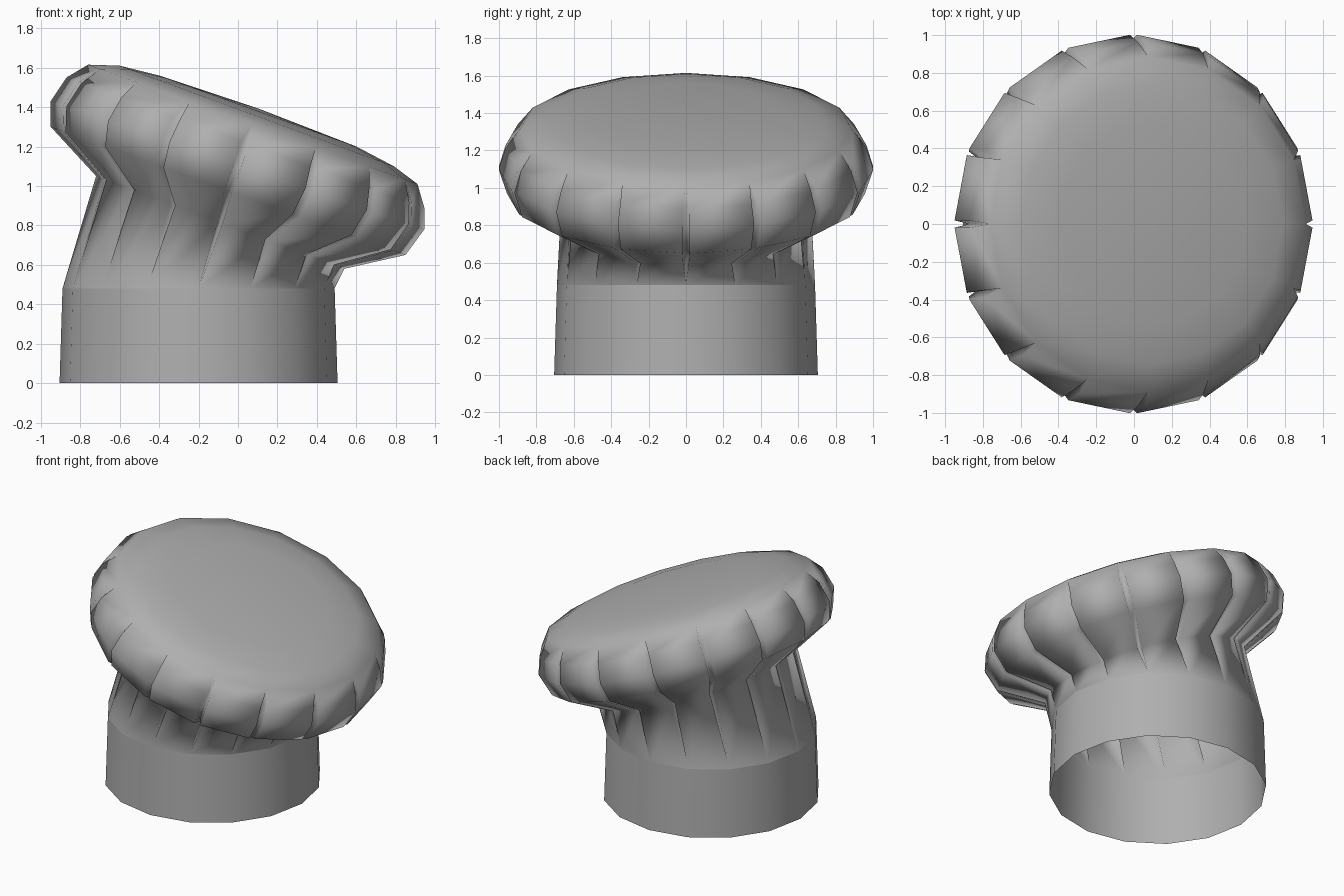
import bpy, bmesh
from math import sin, cos, pi
from mathutils import Vector

if "Cube" in bpy.data.objects:
    bpy.data.objects.remove(bpy.data.objects["Cube"])

PLEATS = 16
GAP = 0.02  # half angular width of a pleat groove

grey = bpy.data.materials.new("grey_cloth")
grey.diffuse_color = (0.43, 0.43, 0.43, 1)
grey.use_nodes = True
grey.node_tree.nodes["Principled BSDF"].inputs["Base Color"].default_value = grey.diffuse_color


def build(name, rings, top=None):
    """Loft rings given as (left x, left z, right x, right z, groove depth)."""
    bm = bmesh.new()
    loops = []
    for lx, lz, rx, rz, depth in rings:
        centre = Vector(((lx + rx) / 2, 0, (lz + rz) / 2))
        axis = Vector(((rx - lx) / 2, 0, (rz - lz) / 2))
        r = axis.length
        axis.normalize()
        side = Vector((0, 1, 0))
        gap = GAP if depth else 0  # grooves close up on plain rings
        loop = []
        for i in range(PLEATS):
            a = 2 * pi * i / PLEATS
            for t, rad in ((a - gap, r), (a, r - depth), (a + gap, r)):
                loop.append(bm.verts.new(centre + rad * (cos(t) * axis + sin(t) * side)))
        loops.append(loop)
    n = 3 * PLEATS
    for low, high in zip(loops, loops[1:]):
        for i in range(n):
            j = (i + 1) % n
            bm.faces.new((low[i], low[j], high[j], high[i]))
    if top:
        tip = bm.verts.new(top)
        for i in range(n):
            bm.faces.new((loops[-1][i], loops[-1][(i + 1) % n], tip))
    bmesh.ops.remove_doubles(bm, verts=bm.verts, dist=0.0005)
    bmesh.ops.recalc_face_normals(bm, faces=bm.faces)
    for f in bm.faces:
        f.smooth = True
    mesh = bpy.data.meshes.new(name)
    bm.to_mesh(mesh)
    bm.free()
    mesh.materials.append(grey)
    obj = bpy.data.objects.new(name, mesh)
    bpy.context.collection.objects.link(obj)
    return obj


# plain head band, open underneath
build("head_band", [
    (-0.905, 0.0, 0.505, 0.0, 0),
    (-0.89, 0.48, 0.49, 0.48, 0),
])

# pleated, tilted puffy crown
build("pleated_crown", [
    (-0.89, 0.48, 0.49, 0.48, 0),
    (-0.72, 1.05, 0.54, 0.58, 0.07),
    (-0.95, 1.30, 0.85, 0.65, 0.08),
    (-0.95, 1.43, 0.945, 0.78, 0.08),
    (-0.87, 1.55, 0.945, 0.89, 0.06),
    (-0.76, 1.615, 0.91, 1.01, 0),
    (-0.60, 1.61, 0.79, 1.10, 0),
    (-0.40, 1.56, 0.60, 1.20, 0),
], top=(0.11, 0, 1.39))
